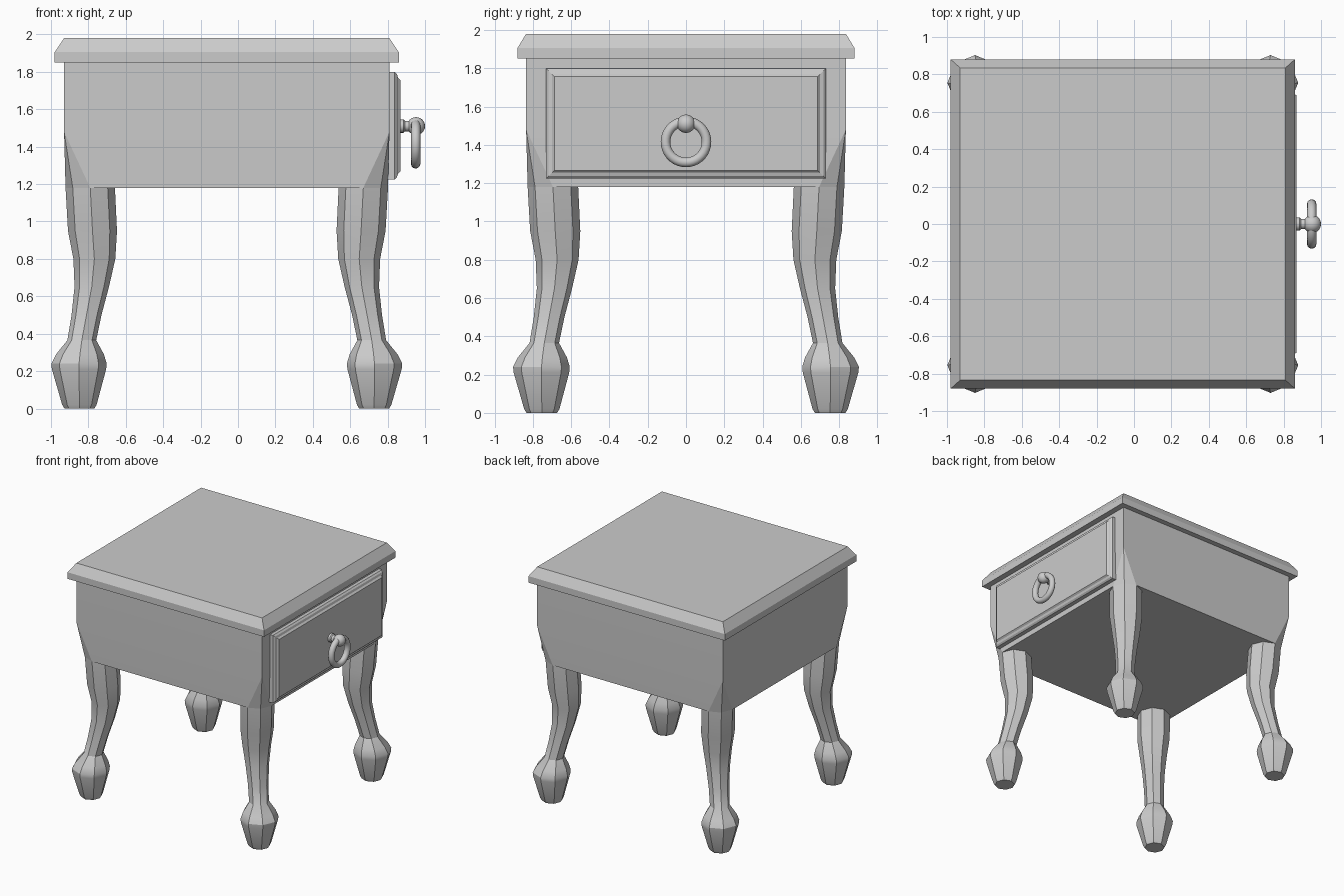
import bpy, bmesh
from math import cos, sin, pi, radians

if "Cube" in bpy.data.objects:
    bpy.data.objects.remove(bpy.data.objects["Cube"])

CX = -0.06                      # cabinet centre in x
HX, HY = 0.87, 0.835            # cabinet half sizes
LEG_X, LEG_Y, LEG_R = 0.73, 0.695, 0.132


def loft(name, rings, cap_start=True, cap_end=True, loc=(CX, 0, 0), angle=30):
    """Skin a list of equal-length closed rings into one object."""
    bm = bmesh.new()
    rows = [[bm.verts.new(p) for p in ring] for ring in rings]
    n = len(rows[0])
    for a, b in zip(rows, rows[1:]):
        for i in range(n):
            j = (i + 1) % n
            bm.faces.new((a[i], a[j], b[j], b[i]))
    if cap_start:
        bm.faces.new(rows[0][::-1])
    if cap_end:
        bm.faces.new(rows[-1])
    bmesh.ops.remove_doubles(bm, verts=bm.verts, dist=1e-5)
    bmesh.ops.recalc_face_normals(bm, faces=bm.faces)
    me = bpy.data.meshes.new(name)
    bm.to_mesh(me)
    bm.free()
    ob = bpy.data.objects.new(name, me)
    ob.location = loc
    bpy.context.collection.objects.link(ob)
    smooth(ob, angle)
    return ob


def smooth(ob, angle=30):
    bpy.ops.object.select_all(action='DESELECT')
    ob.select_set(True)
    bpy.context.view_layer.objects.active = ob
    bpy.ops.object.shade_smooth_by_angle(angle=radians(angle))


def rect(hx, hy, z):
    return [(-hx, -hy, z), (hx, -hy, z), (hx, hy, z), (-hx, hy, z)]


# Table top: slab with a wide bevel
loft("table_top", [rect(0.92, 0.88, 1.85), rect(0.92, 0.88, 1.905),
                   rect(HX, HY, 1.98)], angle=20)

# Cabinet: box whose lower corners run into the octagonal leg tops
k = LEG_R * cos(pi / 4)
bottom = []
for sx, sy in ((-1, -1), (1, -1), (1, 1), (-1, 1)):
    pts = [(sx * (LEG_X + LEG_R), sy * LEG_Y, 1.18),
           (sx * (LEG_X + k), sy * (LEG_Y + k), 1.18),
           (sx * LEG_X, sy * (LEG_Y + LEG_R), 1.18)]
    bottom += pts if sx * sy > 0 else pts[::-1]
corners = lambda z: [p for p in rect(HX, HY, z) for _ in range(3)]
loft("cabinet", [bottom, corners(1.48), corners(1.85)], angle=5)

# Legs: (height, outward shift along the diagonal, radius), mirrored to four
profile = [(0.0, 0.058, 0.080), (0.02, 0.058, 0.092), (0.21, 0.06, 0.145),
           (0.24, 0.06, 0.148), (0.29, 0.055, 0.128), (0.365, 0.045, 0.077),
           (0.5, 0.02, 0.080), (0.65, -0.008, 0.092), (0.8, -0.022, 0.112),
           (0.95, -0.012, 0.131), (1.18, 0.0, LEG_R)]
rings = [[(LEG_X + d + r * cos(i * pi / 4), LEG_Y + d + r * sin(i * pi / 4), z)
          for i in range(8)] for z, d, r in profile]
legs = loft("legs", rings, cap_end=False)
mirror = legs.modifiers.new("four_legs", 'MIRROR')
mirror.use_axis = (True, True, False)
mirror.use_clip = False
mirror.use_mirror_merge = False

# Drawer front: stepped raised panel on the +x side (x, inset)
steps = [(0.80, 0.0), (0.838, 0.0), (0.85, 0.012), (0.855, 0.03), (0.868, 0.042)]
loft("drawer_front", [[(x, sy * (0.73 - i), 1.512 + sz * (0.287 - i))
                       for sy, sz in ((-1, -1), (1, -1), (1, 1), (-1, 1))]
                      for x, i in steps], loc=(0, 0, 0), angle=10)

# Handle stem, ball and ring
stem = [(0.86, 0.036), (0.885, 0.036), (0.893, 0.028), (0.92, 0.028)]
loft("handle_stem", [[(x, r * cos(i * pi / 8), 1.51 + r * sin(i * pi / 8))
                      for i in range(16)] for x, r in stem], loc=(0, 0, 0))
bpy.ops.mesh.primitive_uv_sphere_add(segments=20, ring_count=12, radius=0.048,
                                     location=(0.952, 0, 1.51))
bpy.context.object.name = "handle_ball"
smooth(bpy.context.object)
bpy.ops.mesh.primitive_torus_add(major_segments=36, minor_segments=12,
                                 major_radius=0.107, minor_radius=0.025,
                                 location=(0.95, 0, 1.415), rotation=(0, pi / 2, 0))
bpy.context.object.name = "handle_ring"
smooth(bpy.context.object, 40)
